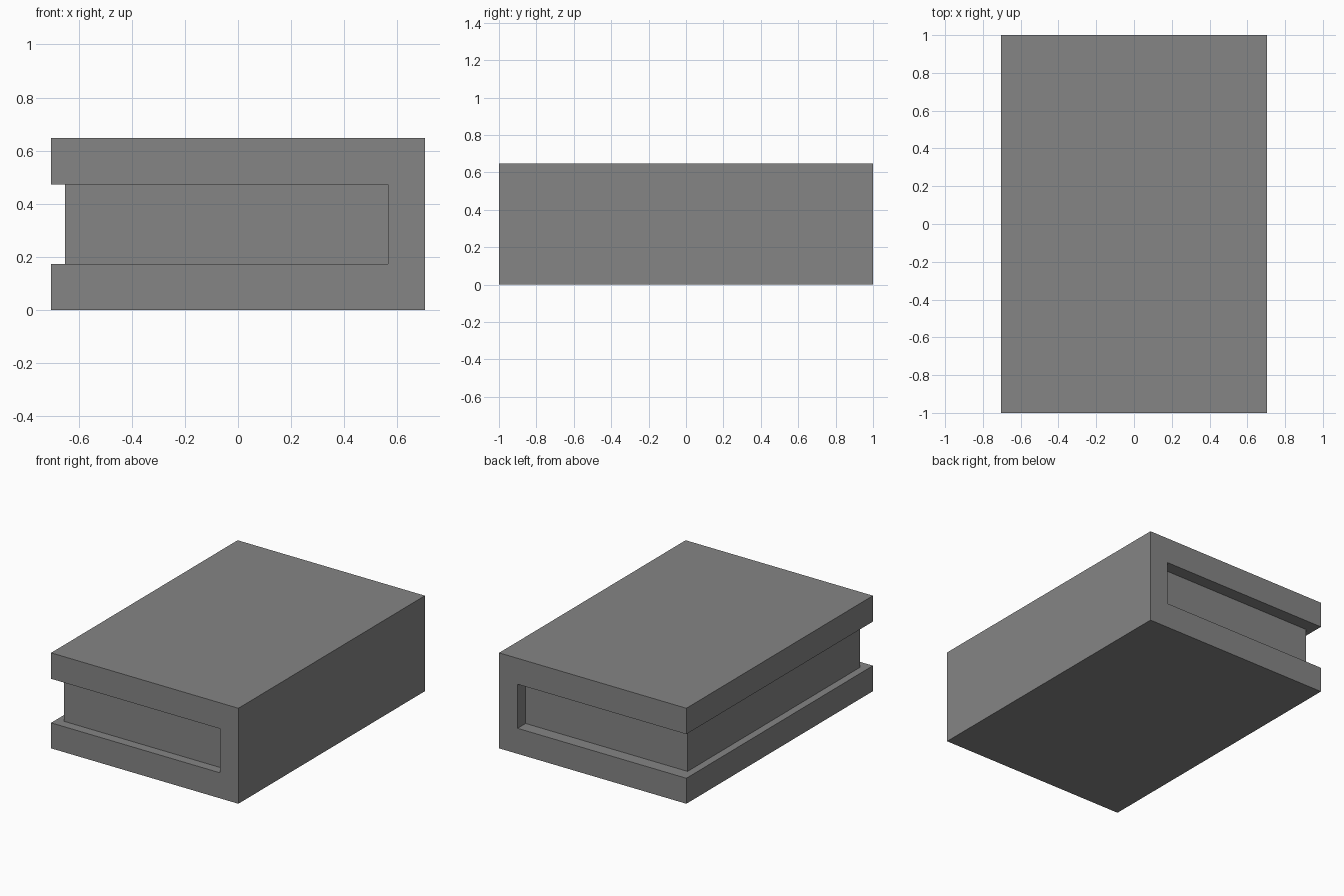
import bpy, bmesh

if "Cube" in bpy.data.objects:
    bpy.data.objects.remove(bpy.data.objects["Cube"])

# Dark grey shared by both parts
grey = bpy.data.materials.new("dark_grey")
grey.diffuse_color = (0.235, 0.235, 0.235, 1)
grey.use_nodes = True
grey.node_tree.nodes["Principled BSDF"].inputs["Base Color"].default_value = grey.diffuse_color


def extrude_profile(name, profile, y0, y1):
    """Solid made by extruding an (x, z) profile along y."""
    bm = bmesh.new()
    face = bm.faces.new([bm.verts.new((x, y0, z)) for x, z in profile])
    ret = bmesh.ops.extrude_face_region(bm, geom=[face])
    verts = [g for g in ret["geom"] if isinstance(g, bmesh.types.BMVert)]
    bmesh.ops.translate(bm, verts=verts, vec=(0, y1 - y0, 0))
    bmesh.ops.recalc_face_normals(bm, faces=bm.faces)
    mesh = bpy.data.meshes.new(name)
    bm.to_mesh(mesh)
    bm.free()
    mesh.materials.append(grey)
    obj = bpy.data.objects.new(name, mesh)
    bpy.context.collection.objects.link(obj)
    return obj


HALF_W, HEIGHT = 0.703, 0.648     # outer size of the cover
SPINE_X = 0.564                   # inner face of the spine
LOW, HIGH = 0.173, 0.472          # opening between the boards

# Thick C-shaped cover: two boards joined by the spine
extrude_profile("cover", [
    (-HALF_W, 0), (HALF_W, 0), (HALF_W, HEIGHT), (-HALF_W, HEIGHT),
    (-HALF_W, HIGH), (SPINE_X, HIGH), (SPINE_X, LOW), (-HALF_W, LOW)], -1, 1)

# Page block, set back from the cover edges
extrude_profile("pages", [
    (-0.652, LOW), (SPINE_X, LOW), (SPINE_X, HIGH), (-0.652, HIGH)],
    -0.936, 0.914)
